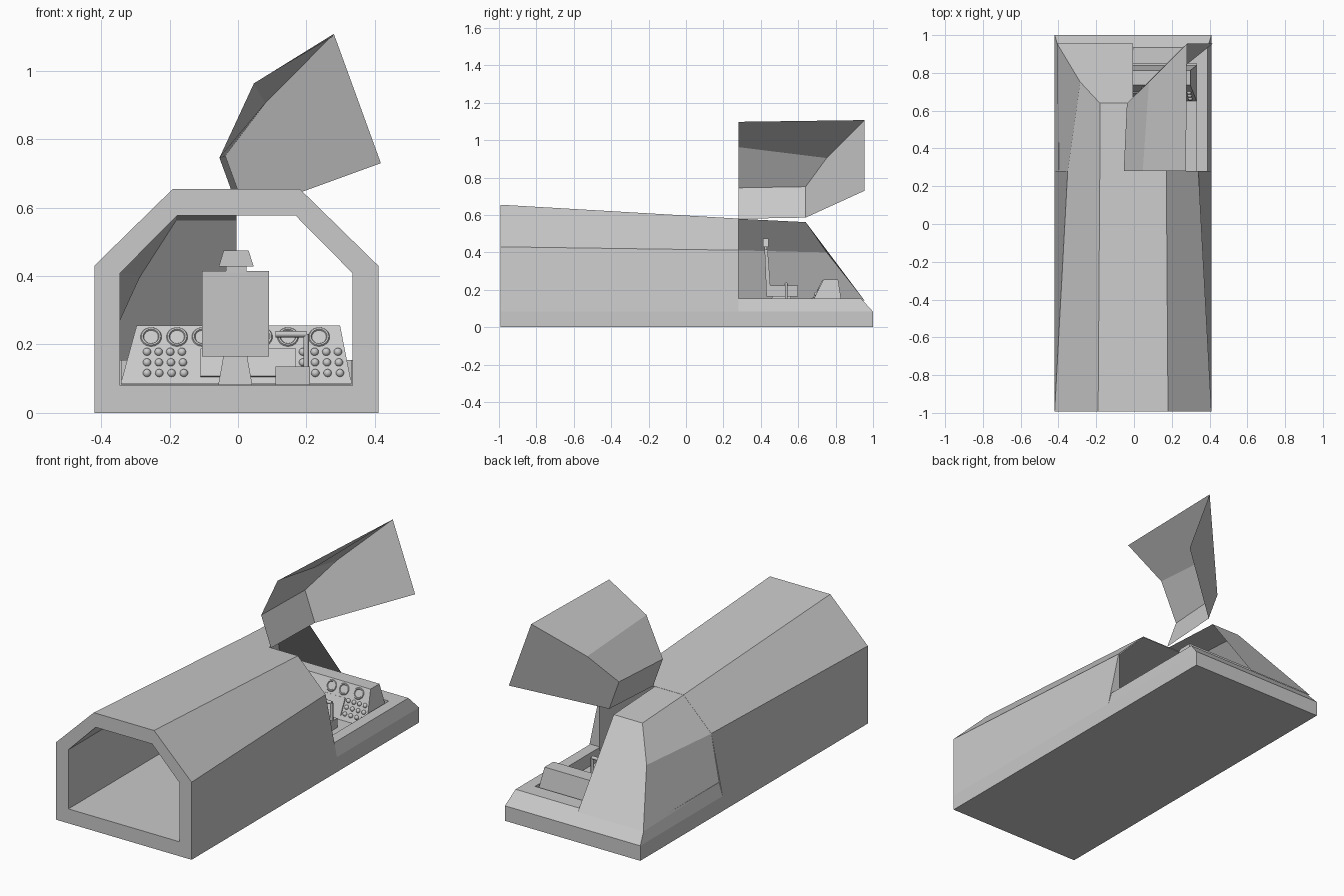
import bpy, bmesh, math
from mathutils import Matrix, Vector

if "Cube" in bpy.data.objects:
    bpy.data.objects.remove(bpy.data.objects["Cube"])

CX = -0.005  # hull centre line
grey = bpy.data.materials.new("hull grey")
grey.diffuse_color = (0.588, 0.588, 0.588, 1)
grey.use_nodes = True
grey.node_tree.nodes["Principled BSDF"].inputs["Base Color"].default_value = grey.diffuse_color


def make(name, verts, faces, fix=True):
    me = bpy.data.meshes.new(name)
    bm = bmesh.new()
    vs = [bm.verts.new(v) for v in verts]
    for f in faces:
        bm.faces.new([vs[i] for i in f])
    if fix:
        bmesh.ops.recalc_face_normals(bm, faces=bm.faces)
    bm.to_mesh(me)
    bm.free()
    ob = bpy.data.objects.new(name, me)
    bpy.context.collection.objects.link(ob)
    me.materials.append(grey)
    return ob


def loft(name, rings, caps=True):
    """Join closed rings of points, with optional end caps."""
    n = len(rings[0])
    verts = [p for r in rings for p in r]
    faces = [(k * n + i, k * n + (i + 1) % n, (k + 1) * n + (i + 1) % n, (k + 1) * n + i)
             for k in range(len(rings) - 1) for i in range(n)]
    if caps:
        last = (len(rings) - 1) * n
        faces += [tuple(range(n)), tuple(range(last, last + n))]
    return make(name, verts, faces)


def block(name, bottom, top, z0, z1):
    """Tapered box; bottom and top are (x0, x1, y0, y1)."""
    ring = lambda b, z: [(b[0], b[2], z), (b[1], b[2], z), (b[1], b[3], z), (b[0], b[3], z)]
    return loft(name, [ring(bottom, z0), ring(top, z1)])


def mirrored(half, y):
    pts = half + [(-x, z) for x, z in reversed(half)]
    return [(CX + x, y, z) for x, z in pts]


# rear hull: thick tunnel whose outer skin tapers towards the nose
Y0, Y1 = -0.992, 0.28
inner = [(0.2, 0.08), (0.34, 0.08), (0.34, 0.408), (0.173, 0.577)]
outer_r = [(0.415, 0), (0.415, 0.085), (0.415, 0.43), (0.185, 0.655)]
outer_f = [(0.415, 0), (0.415, 0.085), (0.346, 0.412), (0.176, 0.581)]
rings = [mirrored(inner, Y0), mirrored(outer_r, Y0), mirrored(outer_f, Y1),
         mirrored(inner, Y1), mirrored(inner, Y0)]
hull = loft("rear_hull", rings, caps=False)
bm = bmesh.new()
bm.from_mesh(hull.data)
bmesh.ops.remove_doubles(bm, verts=bm.verts, dist=1e-5)
bmesh.ops.recalc_face_normals(bm, faces=bm.faces)
bm.to_mesh(hull.data)
bm.free()

# nose floor
b = (CX - 0.415, CX + 0.415, Y1, 1.0)
block("nose_floor", b, b, 0, 0.083)

# sill running round the cockpit in a U
def sill_section(s, y_ends):
    xs, zs = (0.415, 0.395, 0.335, 0.335), (0.083, 0.155, 0.155, 0.08)
    return [(CX + s * x, y, z) for x, y, z in zip(xs, y_ends, zs)]

back, front = (Y1,) * 4, (1.0, 0.935, 0.85, 0.85)
loft("cockpit_sill", [sill_section(-1, back), sill_section(-1, front),
                      sill_section(1, front), sill_section(1, back)])

# canopy half: thin sheet of roof, shoulder, side and windscreen
canopy = [(0, 0.28, 0.58), (0.176, 0.28, 0.58), (0.176, 0.64, 0.562), (0, 0.64, 0.562),
          (0.346, 0.28, 0.411), (0.28, 0.752, 0.40), (0.395, 0.28, 0.15),
          (0.402, 0.955, 0.142), (0, 0.955, 0.142)]
panels = [(0, 1, 2, 3), (1, 4, 5, 2), (4, 6, 7, 5), (3, 2, 5, 7, 8)]
make("fixed_canopy", [(CX - x, y, z) for x, y, z in canopy],
     [tuple(reversed(p)) for p in panels], fix=False)

# right canopy half swung open about the roof hinge
door = make("open_canopy", [(x, y, z - 0.58) for x, y, z in canopy], panels, fix=False)
door.data.transform(Matrix.Translation((0.006, 0, 0.58)) @ Matrix.Rotation(math.radians(-110), 4, 'Y'))

# outward normals for both canopy sheets
for ob in (bpy.data.objects["fixed_canopy"], door):
    me = ob.data
    c = sum((v.co for v in me.vertices), Vector()) / len(me.vertices)
    if sum((p.center - c).dot(p.normal) for p in me.polygons) < 0:
        me.flip_normals()

# instrument console
block("console", (-0.343, 0.332, 0.65, 0.84), (-0.296, 0.298, 0.735, 0.813), 0.085, 0.256)
TILT = math.atan2(0.171, 0.085)


def on_console(x, z, lift=0.0):
    y = 0.65 + (z - 0.085) * 0.085 / 0.171
    return (x, y - lift * math.sin(TILT), z + lift * math.cos(TILT))


def finish(name, smooth=True):
    ob = bpy.context.object
    ob.name = name
    ob.data.materials.append(grey)
    if smooth:
        bpy.ops.object.shade_smooth_by_angle(angle=math.radians(40))
    return ob


# round dials along the top
for i, x in enumerate((-0.254, -0.178, -0.104, 0.07, 0.146, 0.237)):
    bpy.ops.mesh.primitive_torus_add(major_radius=0.026, minor_radius=0.005, major_segments=24,
                                     minor_segments=6, location=on_console(x, 0.222),
                                     rotation=(TILT, 0, 0))
    finish(f"dial_{i}")

# two banks of push buttons
for side, x0 in (("left", -0.266), ("right", 0.19)):
    for r in range(3):
        for c in range(4):
            spread = 0.034 + 0.001 * r
            bpy.ops.mesh.primitive_uv_sphere_add(segments=12, ring_count=8, radius=0.012,
                                                 location=on_console(x0 + c * spread, 0.178 - 0.031 * r))
            finish(f"button_{side}_{r}_{c}")

# centre display plate
bpy.ops.mesh.primitive_cube_add(size=1, location=on_console(0.03, 0.145, 0.003), rotation=(TILT, 0, 0))
bpy.context.object.scale = (0.28, 0.09, 0.006)
finish("centre_display", False)

# pilot seat
block("seat_pedestal", (-0.058, 0.042, 0.45, 0.57), (-0.042, 0.026, 0.46, 0.56), 0.08, 0.17)
s = (-0.105, 0.09, 0.43, 0.60)
block("seat_cushion", s, s, 0.165, 0.222)
block("seat_back", (-0.105, 0.09, 0.43, 0.455), (-0.105, 0.09, 0.42, 0.437), 0.165, 0.415)
n = (-0.035, 0.025, 0.42, 0.432)
block("headrest_neck", n, n, 0.41, 0.432)
block("headrest", (-0.056, 0.046, 0.413, 0.442), (-0.042, 0.031, 0.413, 0.442), 0.428, 0.474)

# control lever beside the seat
p = (0.11, 0.21, 0.50, 0.57)
block("lever_base", p, p, 0.08, 0.135)
bpy.ops.mesh.primitive_cylinder_add(vertices=12, radius=0.008, depth=0.11, location=(0.199, 0.536, 0.175))
finish("lever_post")
bpy.ops.mesh.primitive_cylinder_add(vertices=12, radius=0.009, depth=0.09, location=(0.155, 0.536, 0.23),
                                    rotation=(0, math.pi / 2, 0))
finish("lever_handle")
